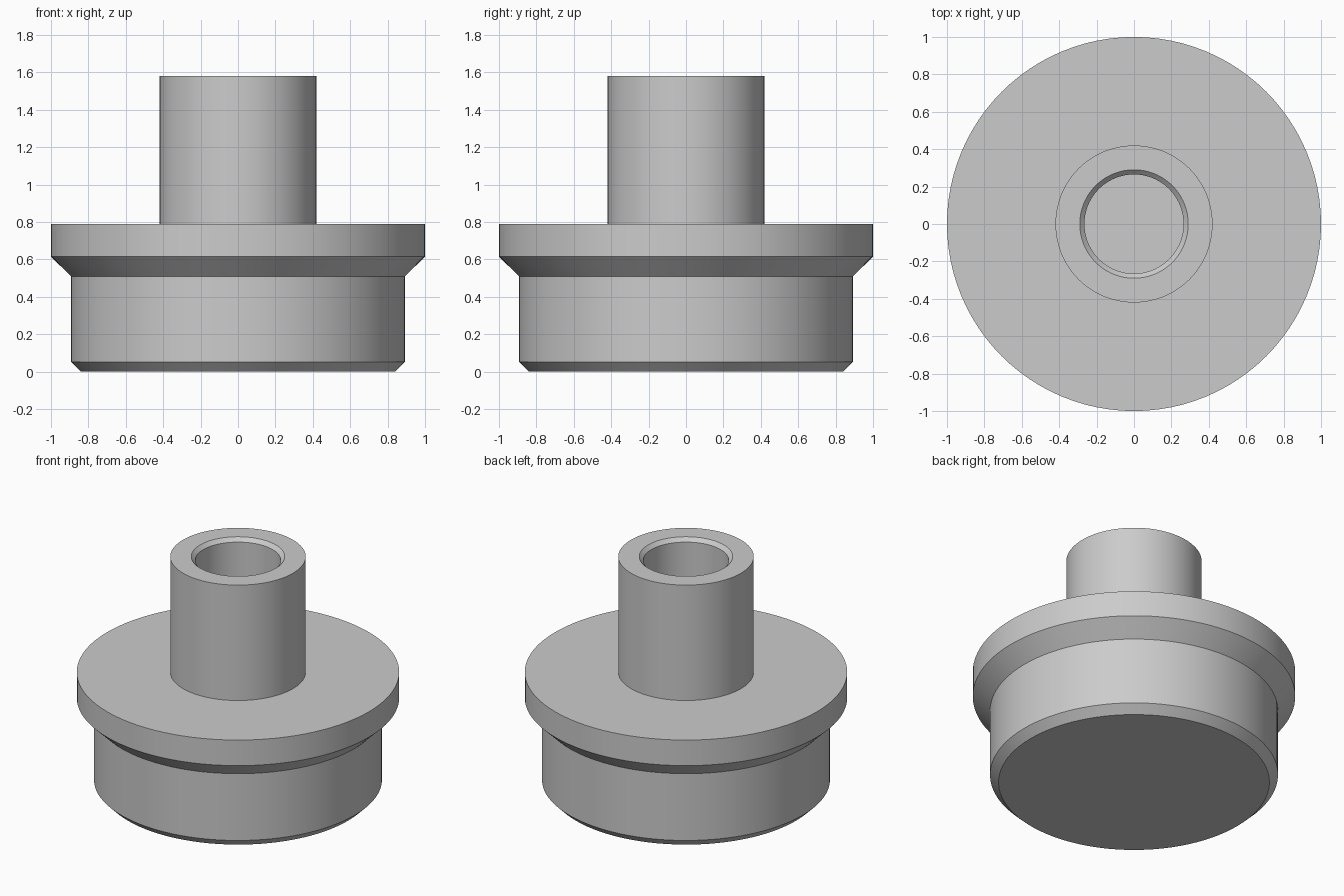
import bpy, bmesh, math

if "Cube" in bpy.data.objects:
    bpy.data.objects.remove(bpy.data.objects["Cube"])

SEGMENTS = 96

metal = bpy.data.materials.new("plain grey")
metal.diffuse_color = (0.6, 0.6, 0.6, 1)
metal.use_nodes = True
metal.node_tree.nodes["Principled BSDF"].inputs["Base Color"].default_value = metal.diffuse_color

# Half-section (radius, height), from the bottom centre round to the bore floor
profile = [
    (0, 0), (0.84, 0), (0.893, 0.053),              # base with chamfer
    (0.893, 0.51), (1.0, 0.615), (1.0, 0.79),       # body, undercut, flange
    (0.42, 0.79), (0.42, 1.58),                     # neck
    (0.29, 1.58), (0.265, 1.555),                   # bore lead-in chamfer
    (0.265, 0.79), (0, 0.79),                       # blind bore
]


def lathe(name, points, material):
    bm = bmesh.new()
    verts = [bm.verts.new((r, 0, z)) for r, z in points]
    edges = [bm.edges.new(pair) for pair in zip(verts, verts[1:])]
    bmesh.ops.spin(bm, geom=verts + edges, cent=(0, 0, 0), axis=(0, 0, 1),
                   angle=math.tau, steps=SEGMENTS, use_duplicate=False)
    bmesh.ops.remove_doubles(bm, verts=bm.verts, dist=1e-4)
    bmesh.ops.recalc_face_normals(bm, faces=bm.faces)
    mesh = bpy.data.meshes.new(name)
    bm.to_mesh(mesh)
    bm.free()
    mesh.materials.append(material)
    obj = bpy.data.objects.new(name, mesh)
    bpy.context.collection.objects.link(obj)
    bpy.context.view_layer.objects.active = obj
    obj.select_set(True)
    bpy.ops.object.shade_smooth_by_angle(angle=math.radians(30))
    return obj


lathe("flanged_plug", profile, metal)
